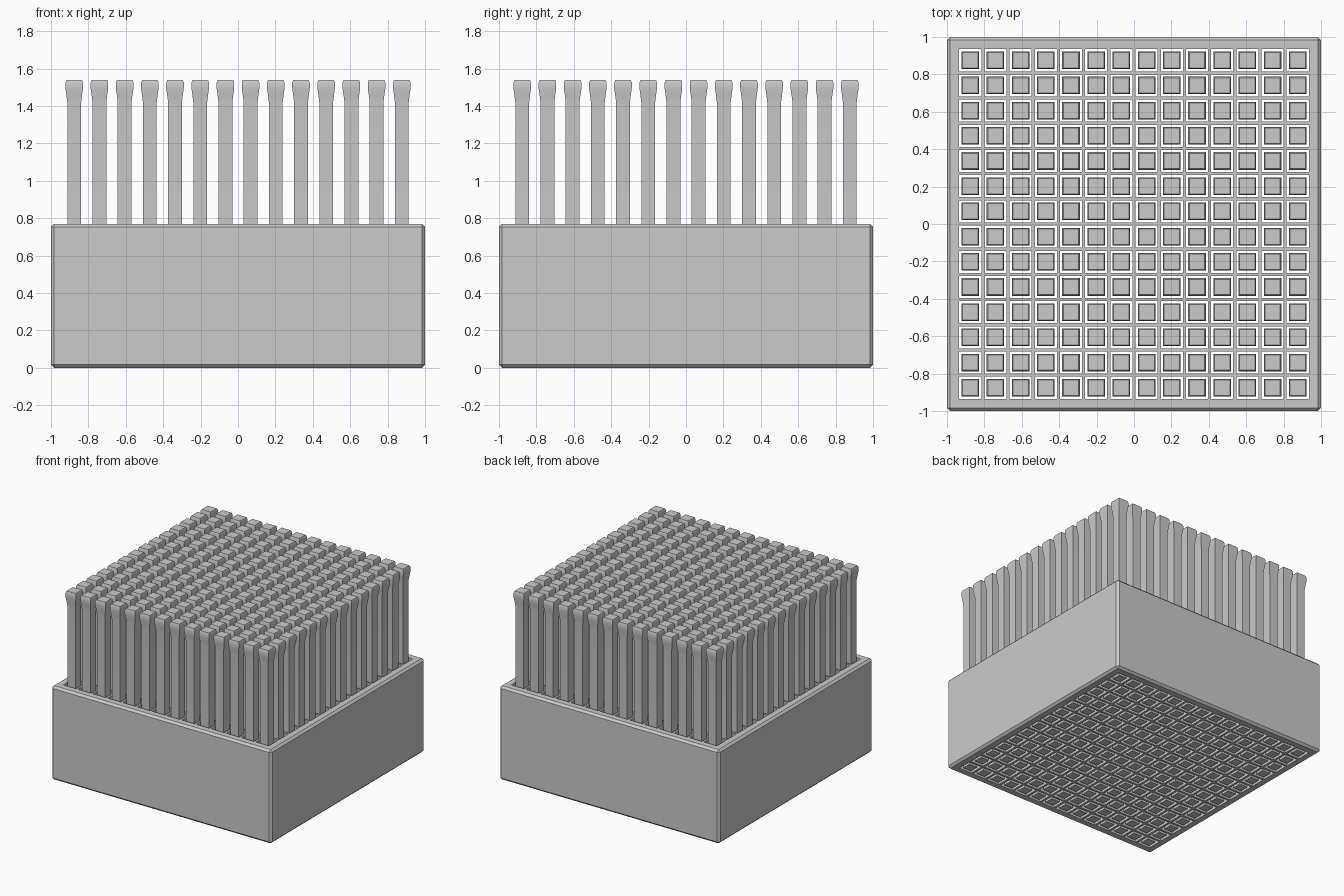
import bpy
import bmesh

cube = bpy.data.objects.get("Cube")
if cube:
    bpy.data.objects.remove(cube, do_unlink=True)

COUNT = 14
PITCH = 0.1347
FIRST = -PITCH * (COUNT - 1) / 2
HOLE = 0.059       # half width of a hole
HEIGHT = 0.77      # height of the block

grey = bpy.data.materials.new("plain_grey")
grey.use_nodes = True
grey.diffuse_color = (0.6, 0.6, 0.6, 1)
grey.node_tree.nodes["Principled BSDF"].inputs["Base Color"].default_value = (0.6, 0.6, 0.6, 1)


def make_object(name, bm):
    bmesh.ops.recalc_face_normals(bm, faces=bm.faces)
    mesh = bpy.data.meshes.new(name)
    bm.to_mesh(mesh)
    bm.free()
    mesh.materials.append(grey)
    obj = bpy.data.objects.new(name, mesh)
    bpy.context.collection.objects.link(obj)
    return obj


# Block: a plate with square openings, extruded upwards
lines = [-1.0]
for i in range(COUNT):
    centre = FIRST + i * PITCH
    lines += [centre - HOLE, centre + HOLE]
lines.append(1.0)

bm = bmesh.new()
grid = [[bm.verts.new((x, y, 0)) for y in lines] for x in lines]
for i in range(len(lines) - 1):
    for j in range(len(lines) - 1):
        if i % 2 and j % 2:
            continue
        bm.faces.new((grid[i][j], grid[i + 1][j], grid[i + 1][j + 1], grid[i][j + 1]))
extruded = bmesh.ops.extrude_face_region(bm, geom=bm.faces[:])["geom"]
top_verts = [v for v in extruded if isinstance(v, bmesh.types.BMVert)]
bmesh.ops.translate(bm, verts=top_verts, vec=(0, 0, HEIGHT))


# Chamfer the outer edges of the block
def outer_planes(vert):
    x, y, z = vert.co
    sides = ((x, -1), (x, 1), (y, -1), (y, 1), (z, 0), (z, HEIGHT))
    return {k for k, (value, limit) in enumerate(sides) if abs(value - limit) < 1e-4}


outer = [e for e in bm.edges
         if len(outer_planes(e.verts[0]) & outer_planes(e.verts[1])) == 2]
bmesh.ops.bevel(bm, geom=outer, offset=0.017, segments=1, affect='EDGES')
make_object("block", bm)

# Pin: square sections from foot to flared, chamfered head
profile = [(0.037, 0), (0.037, 1.42), (0.042, 1.46), (0.047, 1.495),
           (0.047, 1.525), (0.041, 1.54)]
bm = bmesh.new()
rings = []
for r, z in profile:
    rings.append([bm.verts.new((FIRST + sx * r, FIRST + sy * r, z))
                  for sx, sy in ((-1, -1), (1, -1), (1, 1), (-1, 1))])
for low, high in zip(rings, rings[1:]):
    for k in range(4):
        n = (k + 1) % 4
        bm.faces.new((low[k], low[n], high[n], high[k]))
bm.faces.new(rings[0][::-1])
bm.faces.new(rings[-1])
pins = make_object("pins", bm)

# Repeat the pin across the block in both directions
for name, step in (("columns", (PITCH, 0, 0)), ("rows", (0, PITCH, 0))):
    array = pins.modifiers.new(name, 'ARRAY')
    array.count = COUNT
    array.use_relative_offset = False
    array.use_constant_offset = True
    array.constant_offset_displace = step

# Smooth the flare while keeping the corners sharp
bpy.ops.object.select_all(action='DESELECT')
pins.select_set(True)
bpy.context.view_layer.objects.active = pins
bpy.ops.object.shade_smooth_by_angle(angle=0.4)
